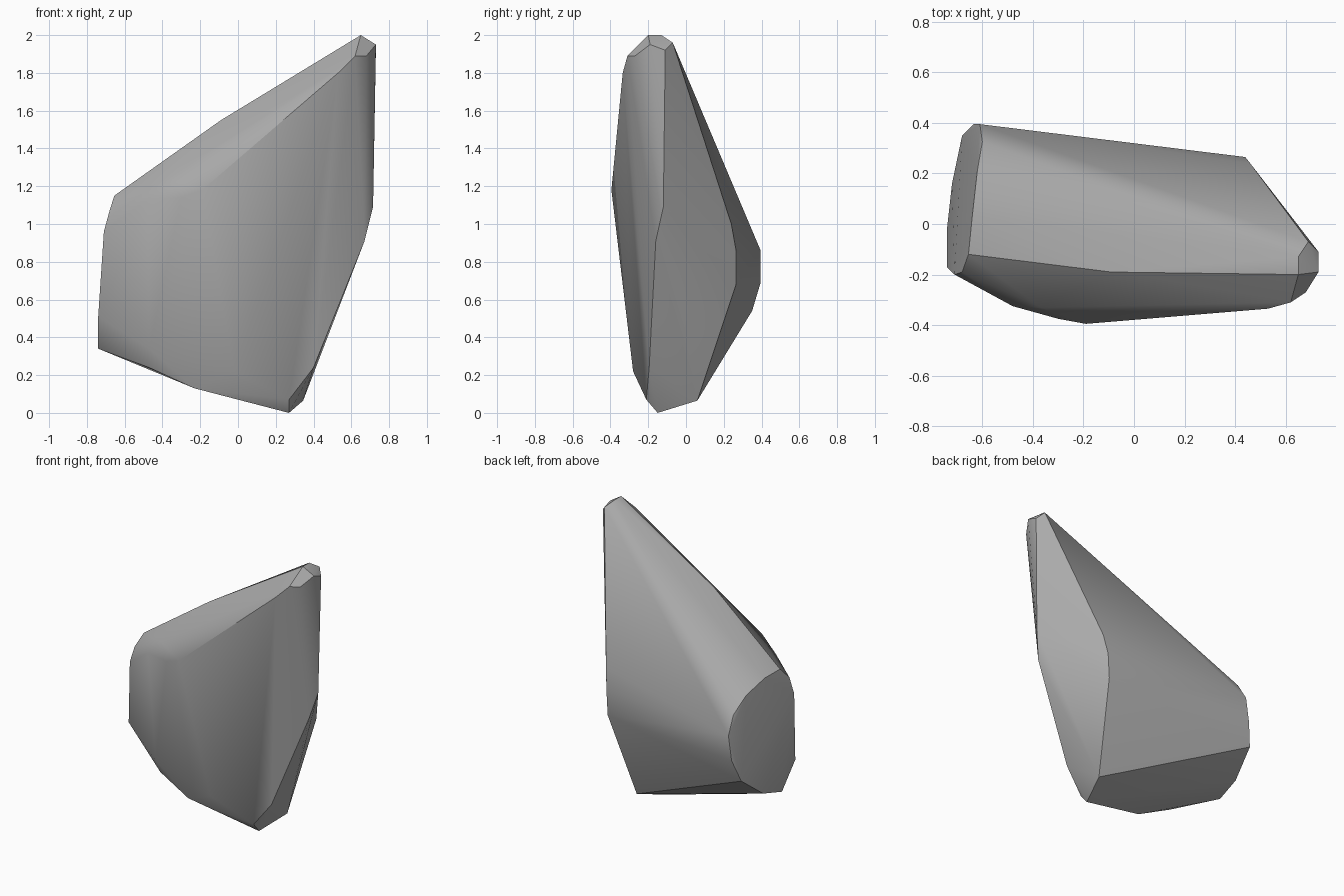
import bpy
import bmesh
import math
from mathutils import Vector

default_cube = bpy.data.objects.get("Cube")
if default_cube:
    bpy.data.objects.remove(default_cube, do_unlink=True)


def flat_material(name, color):
    """Create a plain single-colour material."""
    material = bpy.data.materials.new(name)
    material.use_nodes = True
    material.diffuse_color = color
    shader = material.node_tree.nodes["Principled BSDF"]
    shader.inputs["Base Color"].default_value = color
    shader.inputs["Roughness"].default_value = 0.9
    return material


def hull_object(name, outlines, material, sharp_angle):
    """Wrap a convex skin around several corner outlines given in centimetres."""
    bm = bmesh.new()
    for outline in outlines:
        for corner in outline:
            bm.verts.new(Vector(corner) / 100)
    hull = bmesh.ops.convex_hull(bm, input=list(bm.verts), use_existing_faces=False)
    unused = set(hull["geom_interior"]) | set(hull["geom_unused"])
    loose = [item for item in unused if isinstance(item, bmesh.types.BMVert)]
    bmesh.ops.delete(bm, geom=loose, context="VERTS")
    bmesh.ops.recalc_face_normals(bm, faces=list(bm.faces))

    mesh = bpy.data.meshes.new(name)
    bm.to_mesh(mesh)
    bm.free()
    mesh.materials.append(material)

    rock = bpy.data.objects.new(name, mesh)
    bpy.context.collection.objects.link(rock)
    bpy.ops.object.select_all(action="DESELECT")
    bpy.context.view_layer.objects.active = rock
    rock.select_set(True)
    bpy.ops.object.shade_smooth_by_angle(angle=math.radians(sharp_angle))
    return rock


# Small blunt facets around the peak
peak = [(65, -20, 200), (65, -13, 200), (69, -7, 196), (73, -11, 192),
        (73, -19, 195), (68, -27, 189), (62, -31, 189), (53, -33.5, 180)]

# Oval broken end on the low side
broken_end = [(-65.5, -12, 115), (-64, 3, 114), (-62, 21, 108), (-60, 32.5, 98),
              (-61, 39.5, 86), (-63.5, 39.5, 69), (-68, 35, 54), (-72, 16, 39),
              (-74, -2, 34), (-74, -17, 51), (-71, -20, 96), (-68, -19, 107)]

# Rim of the broad split face on the steep side
split_face = [(71.5, -12, 109), (67, -16, 91), (40, -19.5, 24), (27, -21, 7),
              (27, -15, 0), (34.5, 6, 6.5), (43, 26.5, 68), (44, 26.5, 86),
              (46, 24, 100)]

# Bulging front, rounded shoulder and underside
front_bulge = [(-19, -39.5, 118), (-30, -37.5, 114), (-48, -32.5, 113),
               (-37, -33, 124), (-9, -19, 155)]
underside = [(-47, -25, 34), (-47, -20, 24), (-23, -23, 13), (-2, -28, 22)]

stone_grey = flat_material("stone grey", (0.4, 0.4, 0.4, 1))
hull_object("rock", [peak, broken_end, split_face, front_bulge, underside],
            stone_grey, sharp_angle=30)
